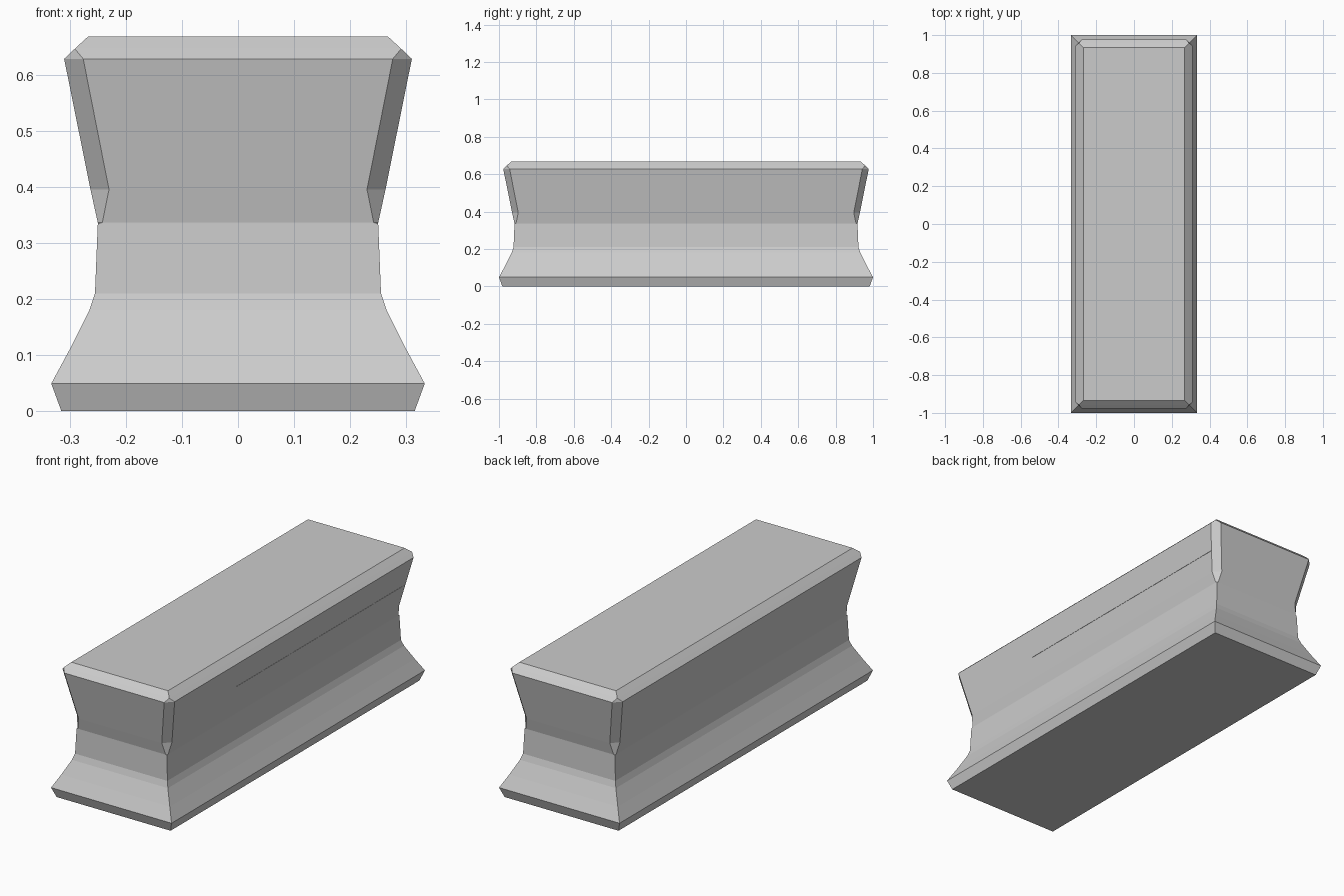
import bpy, bmesh

if "Cube" in bpy.data.objects:
    bpy.data.objects.remove(bpy.data.objects["Cube"])

# Profile: height, half width in x, corner chamfer
PROFILE = [
    (0.0, 0.315, 0), (0.049, 0.333, 0), (0.11, 0.300, 0), (0.18, 0.265, 0),
    (0.21, 0.255, 0), (0.334, 0.25, 0), (0.336, 0.25, 0.008),
    (0.395, 0.263, 0.033), (0.628, 0.31, 0.034), (0.646, 0.291, 0),
    (0.668, 0.267, 0),
]
EXTRA_LENGTH = 0.667  # half length in y = half width + this


def ring(bm, z, x, c):
    y = x + EXTRA_LENGTH
    pts = [(x, y - c), (x - c, y), (c - x, y), (-x, y - c),
           (-x, c - y), (c - x, -y), (x - c, -y), (x, c - y)]
    return [bm.verts.new((px, py, z)) for px, py in pts]


def finish(bm, name):
    bmesh.ops.remove_doubles(bm, verts=bm.verts, dist=0.0005)
    bmesh.ops.recalc_face_normals(bm, faces=bm.faces)
    mesh = bpy.data.meshes.new(name)
    bm.to_mesh(mesh)
    bm.free()
    obj = bpy.data.objects.new(name, mesh)
    bpy.context.collection.objects.link(obj)
    return obj


# Waisted stone block, lofted through the profile rings
bm = bmesh.new()
rings = [ring(bm, *row) for row in PROFILE]
for low, high in zip(rings, rings[1:]):
    for i in range(8):
        j = (i + 1) % 8
        bm.faces.new((low[i], low[j], high[j], high[i]))
bm.faces.new(rings[0][::-1])
bm.faces.new(rings[-1])
block = finish(bm, "stone_block")

# Hairline groove in the right side, a thin wedge cutter
bm = bmesh.new()
ends = [[bm.verts.new((x, y, z)) for x, z in
         ((0.275, 0.496), (0.32, 0.493), (0.32, 0.499))] for y in (-0.42, 0.96)]
for i in range(3):
    j = (i + 1) % 3
    bm.faces.new((ends[0][i], ends[0][j], ends[1][j], ends[1][i]))
bm.faces.new(ends[0][::-1])
bm.faces.new(ends[1])
cutter = finish(bm, "groove_cutter")
cutter.hide_render = True
cutter.hide_set(True)

groove = block.modifiers.new("groove", "BOOLEAN")
groove.operation = "DIFFERENCE"
groove.solver = "EXACT"
groove.object = cutter
